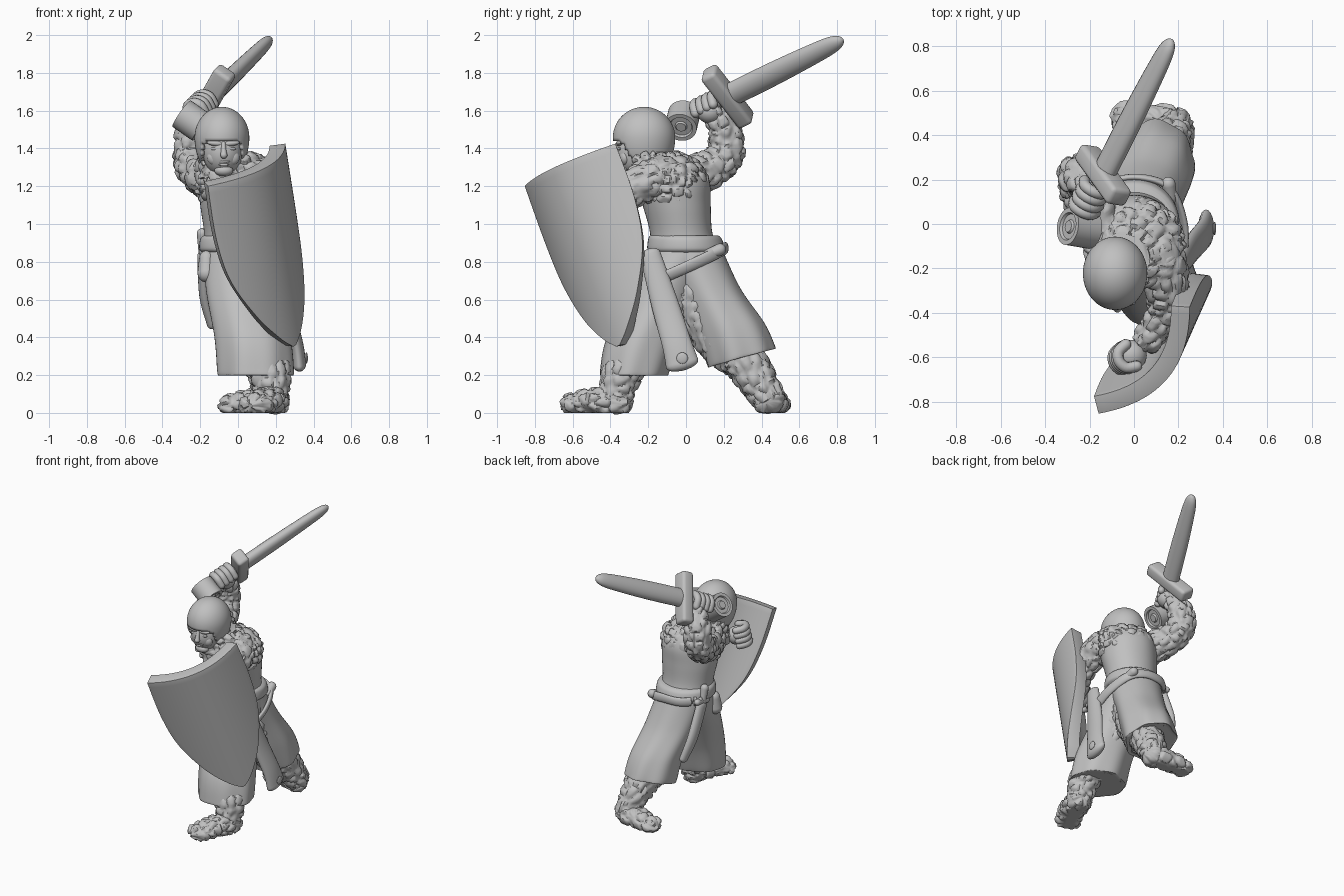
import bpy, bmesh, math
from mathutils import Vector, Matrix, noise

cube = bpy.data.objects.get("Cube")
if cube:
    bpy.data.objects.remove(cube, do_unlink=True)

grey = bpy.data.materials.new("plain_grey")
grey.use_nodes = True
grey.diffuse_color = (0.53, 0.53, 0.53, 1)
grey.node_tree.nodes["Principled BSDF"].inputs["Base Color"].default_value = (0.53, 0.53, 0.53, 1)
parts = []


def finish(name, bm, mat=None, mail=0):
    bmesh.ops.recalc_face_normals(bm, faces=bm.faces)
    if mat:
        bm.transform(mat)
    if mail:
        # Flat links separated by narrow sunken borders
        bm.normal_update()
        for v in bm.verts:
            d = noise.voronoi(v.co * 15)[0]
            t = min((d[1] - d[0]) * 3, 1)
            v.co += v.normal * mail * (t * t * (3 - 2 * t) - 0.6)
    me = bpy.data.meshes.new(name)
    bm.to_mesh(me)
    bm.free()
    me.materials.append(grey)
    ob = bpy.data.objects.new(name, me)
    bpy.context.collection.objects.link(ob)
    parts.append(ob)
    return ob


def spline(keys, steps):
    """Catmull-Rom through tuples of any length."""
    k = [keys[0]] + list(keys) + [keys[-1]]
    out = []
    for i in range(1, len(k) - 2):
        for s in range(steps):
            t = s / steps
            out.append([0.5 * (2 * b + (c - a) * t + (2 * a - 5 * b + 4 * c - d) * t * t
                               + (3 * b - a - 3 * c + d) * t ** 3)
                        for a, b, c, d in zip(*k[i - 1:i + 3])])
    return out + [list(keys[-1])]


def skin(name, rings, mat=None, mail=0):
    bm = bmesh.new()
    loops = [[bm.verts.new(p) for p in r] for r in rings]
    n = len(loops[0])
    for a, b in zip(loops, loops[1:]):
        for i in range(n):
            bm.faces.new((a[i], a[(i + 1) % n], b[(i + 1) % n], b[i]))
    bm.faces.new(loops[0])
    bm.faces.new(loops[-1])
    return finish(name, bm, mat, mail)


def loft(name, keys, n=32, steps=6, mat=None, mail=0, fold=0, tilt=0, hollow=False):
    """Stack of level ellipses: x, y, z, radius x, radius y."""
    ks = spline(keys, steps)
    rows = []
    for i, (x, y, z, rx, ry) in enumerate(ks):
        t = i / (len(ks) - 1)
        ring = []
        for j in range(n):
            a = math.tau * j / n
            f = 1 + fold * t * (math.cos(7 * a + 2 * t) + 0.6 * math.cos(4 * a + 1))
            dy = ry * f * math.sin(a)
            ring.append(Vector((x + rx * f * math.cos(a), y + dy, z + tilt * t * dy)))
        rows.append(ring)
    if hollow:
        for back in (1, 5):
            src = rows[len(ks) - back]
            c = sum(src, Vector()) / n
            rows.append([c + (p - c) * 0.88 for p in src])
    return skin(name, rows, mat, mail)


def tube(name, keys, n=20, steps=8, ref=(1, 0, 0), mail=0):
    """Round-ended limb along a path: x, y, z, radius along ref, other radius."""
    ks = spline([k if len(k) > 4 else k + (k[3],) for k in keys], steps)
    pts = [Vector(k[:3]) for k in ks]
    rows = []
    for i, k in enumerate(ks):
        t = (pts[min(i + 1, len(pts) - 1)] - pts[max(i - 1, 0)]).normalized()
        u = (Vector(ref) - t * t.dot(Vector(ref))).normalized()
        w = t.cross(u)
        angles = [0]
        if i == 0:
            angles = [-80, -60, -40, -20, 0]
        elif i == len(ks) - 1:
            angles = [0, 20, 40, 60, 80]
        for deg in angles:
            s, c = math.sin(math.radians(deg)), math.cos(math.radians(deg))
            o = pts[i] + t * s * min(k[3], k[4])
            rows.append([o + u * k[3] * c * math.cos(math.tau * j / n)
                         + w * k[4] * c * math.sin(math.tau * j / n) for j in range(n)])
    return skin(name, rows, None, mail)


def ball(name, c, r, rot=0):
    bm = bmesh.new()
    bmesh.ops.create_uvsphere(bm, u_segments=24, v_segments=14, radius=1)
    m = Matrix.Translation(c) @ Matrix.Rotation(rot, 4, 'Y') @ Matrix.Diagonal((*r, 1))
    return finish(name, bm, m)


def fist(name, c, axis, out):
    """Palm with four fingers curled round an axis."""
    c, a, o = Vector(c), Vector(axis).normalized(), Vector(out)
    o = (o - a * o.dot(a)).normalized()
    s = a.cross(o)
    ball(name + "_palm", c - o * 0.02, (0.07, 0.07, 0.065))
    for i in range(4):
        b = c + a * (i - 1.5) * 0.038
        path = [tuple(b + (o * math.cos(t) + s * math.sin(t)) * 0.055) + (0.025,)
                for t in (-1.7, -0.8, 0, 0.8, 1.7)]
        tube(name + "_finger", path, n=12, steps=4, ref=a)


# Legs and feet in mail
M = 0.016
tube("front_leg", [(.07, -.05, .62, .11), (.12, -.2, .38, .11), (.17, -.33, .22, .105),
                   (.18, -.37, .08, .09)], 56, 14, mail=M)
tube("rear_leg", [(.06, .03, .62, .13), (.09, .16, .4, .12), (.14, .31, .27, .115),
                  (.18, .43, .09, .09)], 56, 14, mail=M)
for nm, path in (("front_foot", [(.19, -.37, .06, .085, .085), (.15, -.48, .06, .095, .075), (.09, -.6, .045, .09, .06)]),
                 ("rear_foot", [(.19, .44, .06, .085, .075), (.08, .46, .06, .085, .07), (-.05, .475, .04, .075, .055)])):
    ob = tube(nm, path, 56, 14, ref=(.9, -.4, 0) if nm[0] == "f" else (.1, 1, 0), mail=M)
    for v in ob.data.vertices:
        v.co.z = max(v.co.z, 0)

# Surcoat: body and two skirt halves split at the side
loft("surcoat_body", [(0, 0, .82, .185, .19), (0, -.025, .95, .18, .165), (0, -.05, 1.1, .2, .18),
                      (0, -.07, 1.22, .205, .195), (-.02, -.09, 1.3, .185, .175),
                      (-.05, -.13, 1.36, .12, .13)], 48, fold=.01)
loft("front_skirt", [(0, 0, .88, .185, .185), (.025, -.12, .65, .195, .17), (.075, -.23, .4, .2, .19),
                     (.092, -.275, .22, .2, .182), (.092, -.275, .2, .19, .172)], 64, 10, fold=.03, hollow=True)
loft("rear_skirt", [(0, 0, .88, .185, .185), (.04, .12, .65, .18, .165), (.08, .23, .45, .18, .18),
                    (.09, .285, .31, .18, .18), (.09, .285, .29, .17, .17)], 64, 10, fold=.04, tilt=.3, hollow=True)

# Belts, scabbard and dagger
loft("belt", [(0, 0, .85, .19, .19), (0, 0, .87, .205, .205), (0, -.005, .92, .2, .195),
              (0, -.01, .94, .18, .18)], 48)
tube("sword_belt", [(-.19, .1, .87, .016, .032), (-.08, .195, .87, .016, .032), (.06, .205, .87, .016, .032),
                    (.17, .15, .84, .016, .032), (.225, 0, .77, .016, .032), (.22, -.16, .7, .016, .032)],
     ref=(.5, .5, 0))
tube("belt_knob", [(.165, .12, .84, .028), (.155, .18, .865, .032)])
tube("scabbard", [(.21, -.19, .84, .03, .055), (.26, -.11, .57, .034, .072), (.31, -.05, .37, .034, .078),
                  (.325, -.02, .26, .036, .088)])
ball("scabbard_stud", (.362, -.02, .29), (.008, .03, .03))
tube("dagger_sheath", [(-.185, .08, .83, .03, .05), (-.175, .17, .62, .03, .048), (-.14, .23, .47, .025, .035)])
tube("dagger_grip", [(-.185, .07, .85, .024), (-.19, .05, .95, .028)])
tube("dagger_guard", [(-.185, .02, .85, .022), (-.185, .13, .87, .022)])
tube("belt_pouch", [(-.165, -.1, .82, .04), (-.165, -.11, .74, .05)])

# Mail mantle, coif and arms
loft("mail_mantle", [(0, -.08, 1.12, .195, .18), (0, -.085, 1.17, .22, .2), (0, -.09, 1.26, .225, .2),
                     (-.02, -.11, 1.33, .195, .175), (-.06, -.16, 1.38, .13, .12)], 110, 9, mail=.02)
loft("mail_coif", [(-.06, -.17, 1.24, .15, .15), (-.075, -.18, 1.29, .13, .13), (-.08, -.18, 1.38, .12, .12)],
     80, 10, mail=M)
tube("right_arm", [(-.15, -.02, 1.25, .12), (-.22, .12, 1.29, .105), (-.25, .21, 1.37, .098),
                   (-.235, .2, 1.5, .088), (-.2, .15, 1.6, .06)], 60, 12, mail=M)
tube("left_arm", [(.11, -.14, 1.25, .115), (.15, -.28, 1.19, .1), (.14, -.4, 1.11, .085),
                  (.06, -.52, 1.06, .065)], 60, 12, ref=(0, 0, 1), mail=M)

# Head, face and open helmet
ball("head", (-.08, -.25, 1.38), (.107, .125, .128))
tube("nose", [(-.077, -.36, 1.425, .012), (-.076, -.373, 1.39, .014), (-.075, -.38, 1.365, .019)], 16, 5)
ball("chin", (-.075, -.32, 1.283), (.05, .035, .03))
for z, w in ((1.33, .034), (1.314, .028)):
    ball("lip", (-.075, -.353, z), (w, .013, .008))
for s in (-1, 1):
    ball("eye", (-.078 + s * .043, -.352, 1.398), (.024, .012, .009))
    ball("brow", (-.078 + s * .042, -.352, 1.427), (.045, .018, .015), s * -.12)
    ball("cheek", (-.078 + s * .045, -.322, 1.352), (.042, .03, .042))
bm = bmesh.new()
bmesh.ops.create_uvsphere(bm, u_segments=64, v_segments=40, radius=1)


def open_face(c):
    return c.z < -.66 + .25 * c.y or (c.y < -.25 and c.z < -.08 and abs(c.x) < .76 * min(1, (.1 - c.z) * 4))


bmesh.ops.delete(bm, geom=[f for f in bm.faces if open_face(f.calc_center_median())], context='FACES')
for v in bm.verts:
    if v.co.z < 0:
        v.co.z *= 1.3
helmet = finish("helmet", bm, Matrix.Translation((-.085, -.222, 1.457)) @ Matrix.Diagonal((.145, .165, .163, 1)))
rim = helmet.modifiers.new("thickness", 'SOLIDIFY')
rim.thickness = .022

# Sword in its own frame: x along guard, z along blade
d = Vector((.305, .6, .298)).normalized()
g = Vector((.15, -.23, .27))
g = (g - d * g.dot(d)).normalized()
a = d.cross(g)
frame = Matrix.Translation((-.14, .22, 1.675)) @ Matrix((g, a, d)).transposed().to_4x4()
loft("sword_blade", [(0, 0, 0, .066, .046), (0, 0, .3, .066, .044), (0, 0, .58, .056, .038),
                     (0, 0, .69, .045, .032), (0, 0, .735, .026, .02), (0, 0, .75, .004, .004)], 20, mat=frame)
bm = bmesh.new()
bmesh.ops.create_cube(bm, size=1)
bm.transform(Matrix.Diagonal((.37, .11, .09, 1)))
bmesh.ops.bevel(bm, geom=bm.edges[:], offset=.022, segments=3, affect='EDGES', profile=0.5)
finish("sword_guard", bm, frame)
loft("sword_grip", [(0, 0, -.3, .035, .032), (0, 0, 0, .038, .034)], 16, mat=frame)
bm = bmesh.new()
bmesh.ops.create_cone(bm, cap_ends=True, segments=32, radius1=.085, radius2=.085, depth=.13)
caps = [f for f in bm.faces if len(f.verts) > 4]
for inset, push in ((.022, 0), (.006, -.012), (.025, 0), (.006, .01)):
    bmesh.ops.inset_individual(bm, faces=caps, thickness=inset, depth=push)
finish("sword_pommel", bm, frame @ Matrix.Translation((0, .018, -.29)) @ Matrix.Rotation(math.pi / 2, 4, 'X'))
fist("right_hand", (-.2, .12, 1.615), d, (-.3, -.5, .7))
fist("left_hand", (-.03, -.6, 1.06), (0.2, 0.1, 1), (-.6, -.3, 0))

# Curved shield: a bent plate narrowing to a rounded point
top, tip = Vector((.15, -.697, 1.3)), Vector((.3, -.36, .355))
across = Vector((.41, .48, .225)).normalized()
down = tip - top
outward = across.cross(down).normalized() * -1
widths = spline([(0, .335), (.3, .335), (.55, .3), (.78, .2), (.93, .09), (1, .012)], 5)
bm = bmesh.new()
N = 24
grid = []
for v, w in widths:
    row = []
    for i in range(N + 1):
        x = w * (2 * i / N - 1)
        row.append(bm.verts.new(top + down * v + across * x - outward * .13 * (x / .33) ** 2))
    grid.append(row)
for r, q in zip(grid, grid[1:]):
    for i in range(N):
        bm.faces.new((r[i], r[i + 1], q[i + 1], q[i]))
shield = finish("shield", bm)
facing = sum((p.normal for p in shield.data.polygons), Vector()).dot(outward)
plate = shield.modifiers.new("thickness", 'SOLIDIFY')
plate.thickness = .085
plate.offset = -1 if facing > 0 else 1
edge = shield.modifiers.new("soft_edge", 'BEVEL')
edge.width = .018
edge.segments = 3

# Smooth shading with crisp edges
bpy.ops.object.select_all(action='DESELECT')
for ob in parts:
    ob.select_set(True)
bpy.context.view_layer.objects.active = parts[0]
bpy.ops.object.shade_smooth_by_angle(angle=math.radians(45))
